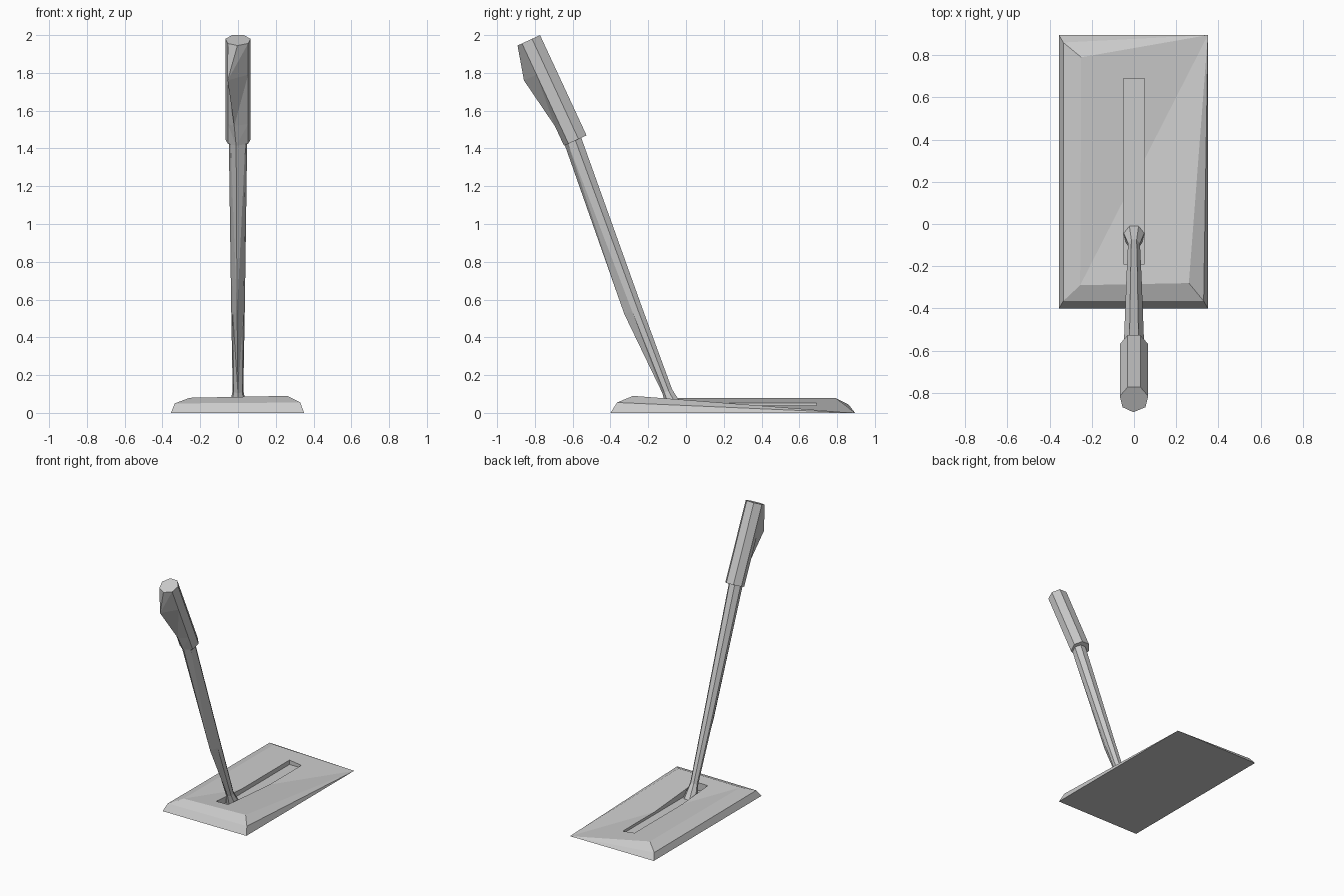
import bpy, bmesh, math
from mathutils import Vector

if "Cube" in bpy.data.objects:
    bpy.data.objects.remove(bpy.data.objects["Cube"])

SIDES = 7


def make_object(name, verts, faces):
    mesh = bpy.data.meshes.new(name)
    mesh.from_pydata(verts, [], faces)
    bm = bmesh.new()
    bm.from_mesh(mesh)
    bmesh.ops.recalc_face_normals(bm, faces=bm.faces)
    bm.to_mesh(mesh)
    bm.free()
    obj = bpy.data.objects.new(name, mesh)
    bpy.context.collection.objects.link(obj)
    return obj


def leaning_tube(name, rings):
    """Rings: (y, z, radius, lean in degrees, front corner push, front corner x)."""
    verts = []
    for y, z, r, lean, push, px in rings:
        a = math.radians(lean)
        front = Vector((0, -math.cos(a), -math.sin(a)))
        for i in range(SIDES):
            t = math.tau * i / SIDES
            v = Vector((r * math.sin(t), y, z)) + front * r * math.cos(t)
            if i == 0:
                v += front * push + Vector((px, 0, 0))
            verts.append(v)
    n = len(rings)
    faces = [tuple(range(SIDES)), tuple(range((n - 1) * SIDES, n * SIDES))]
    for k in range(n - 1):
        for i in range(SIDES):
            j = (i + 1) % SIDES
            a, b = k * SIDES, (k + 1) * SIDES
            # split towards the front ridge so the facets stay flat
            if i == 0:
                faces += [(a + i, a + j, b + j), (a + i, b + j, b + i)]
            elif j == 0:
                faces += [(a + i, a + j, b + i), (a + j, b + j, b + i)]
            else:
                faces.append((a + i, a + j, b + j, b + i))
    return make_object(name, verts, faces)


# Base plate: rounded rim on three corners, one corner worn down to the ground
base_verts = [
    (-.355, -.4, 0), (.35, -.4, 0), (.35, .895, 0), (-.355, .895, 0),
    (-.335, -.365, .05), (.33, -.365, .055), (-.335, .86, .045),
    (-.255, -.29, .08), (.26, -.28, .09), (-.25, .79, .08),
]
base_faces = [
    (3, 2, 1, 0),
    (0, 1, 5, 4), (4, 5, 8, 7),
    (0, 4, 6, 3), (4, 7, 9, 6),
    (3, 6, 2), (6, 9, 2),
    (1, 2, 5), (5, 2, 8),
    (7, 8, 2), (7, 2, 9),
]
base = make_object("base_plate", base_verts, base_faces)

# Slot the lever travels in
bpy.ops.mesh.primitive_cube_add(size=1, location=(0, .25, .12))
cutter = bpy.context.object
cutter.name = "slot_cutter"
cutter.scale = (.1, .88, .2)
cutter.hide_render = True
mod = base.modifiers.new("slot", 'BOOLEAN')
mod.operation = 'DIFFERENCE'
mod.solver = 'EXACT'
mod.object = cutter
bpy.context.view_layer.objects.active = base
bpy.ops.object.modifier_apply(modifier=mod.name)
bpy.data.objects.remove(cutter)

# Lever shaft with flared foot and slight front ridge
leaning_tube("lever_shaft", [
    (-.055, .025, .05, 0, 0, 0),
    (-.098, .115, .029, 20.8, 0, 0),
    (-.264, .547, .037, 20.8, .03, -.005),
    (-.600, 1.45, .05, 20.8, 0, -.01),
])

# Hand grip with a bulge on its front ridge
start = Vector((-.583, 1.443))
axis = Vector((-.42, .906))
grip_rings = []
for along, push, px in [(0, 0, -.01), (.115, 0, -.02), (.404, .047, -.055), (.586, 0, -.003)]:
    c = start + axis * along
    grip_rings.append((c.x, c.y, .069, 24.8, push, px))
leaning_tube("hand_grip", grip_rings)
